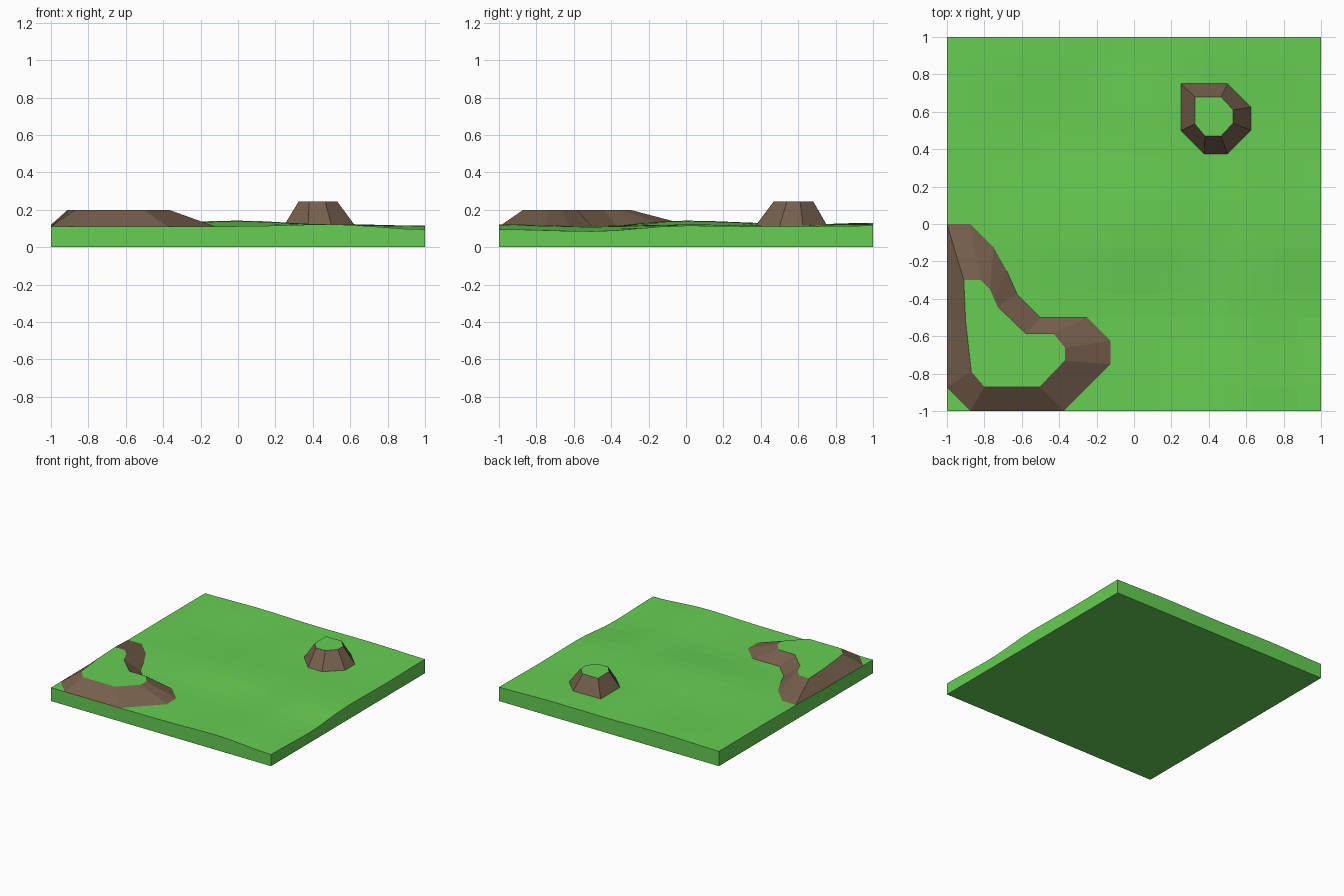
import bpy, bmesh, math

if "Cube" in bpy.data.objects:
    bpy.data.objects.remove(bpy.data.objects["Cube"])


def material(name, rgb):
    m = bpy.data.materials.new(name)
    m.diffuse_color = (*rgb, 1)
    m.use_nodes = True
    m.node_tree.nodes["Principled BSDF"].inputs["Base Color"].default_value = m.diffuse_color
    return m


GRASS = material("grass", (0.133, 0.62, 0.084))
EARTH = material("earth", (0.18, 0.116, 0.073))

# Coarse ground heights, rows from front to back, columns from left to right
HEIGHTS = [
    [0.110, 0.110, 0.112, 0.122, 0.095],
    [0.112, 0.112, 0.112, 0.112, 0.085],
    [0.120, 0.128, 0.142, 0.122, 0.115],
    [0.122, 0.118, 0.128, 0.116, 0.110],
    [0.122, 0.130, 0.122, 0.124, 0.115],
]


def ground(x, y):
    """Smoothly interpolated ground height."""
    u, v = (x + 1) * 2, (y + 1) * 2
    i, j = min(3, int(u)), min(3, int(v))
    s, t = [0.5 - 0.5 * math.cos(math.pi * f) for f in (u - i, v - j)]
    a = HEIGHTS[j][i] * (1 - s) + HEIGHTS[j][i + 1] * s
    b = HEIGHTS[j + 1][i] * (1 - s) + HEIGHTS[j + 1][i + 1] * s
    return a * (1 - t) + b * t


def finish(bm, name, mats):
    bmesh.ops.recalc_face_normals(bm, faces=bm.faces)
    me = bpy.data.meshes.new(name)
    bm.to_mesh(me)
    bm.free()
    for m in mats:
        me.materials.append(m)
    ob = bpy.data.objects.new(name, me)
    bpy.context.collection.objects.link(ob)
    return ob


# Rolling ground slab: displaced grid with skirt walls and a flat underside
bm = bmesh.new()
N = 16
grid = [[bm.verts.new((x, y, ground(x, y)))
         for x in [-1 + 2 * i / N for i in range(N + 1)]]
        for y in [-1 + 2 * j / N for j in range(N + 1)]]
for j in range(N):
    for i in range(N):
        bm.faces.new((grid[j][i], grid[j][i + 1], grid[j + 1][i + 1], grid[j + 1][i]))
rim = ([grid[0][i] for i in range(N)] + [grid[j][N] for j in range(N)]
       + [grid[N][i] for i in range(N, 0, -1)] + [grid[j][0] for j in range(N, 0, -1)])
low = [bm.verts.new((v.co.x, v.co.y, 0)) for v in rim]
for k in range(len(rim)):
    n = (k + 1) % len(rim)
    bm.faces.new((low[k], low[n], rim[n], rim[k]))
bm.faces.new(low[::-1])
finish(bm, "ground_slab", [GRASS])


def plateau(name, outer, inner, top):
    """Grass-topped mound with earth slopes between two matching outlines."""
    bm = bmesh.new()
    base = [bm.verts.new((x, y, ground(x, y))) for x, y in outer]
    cap = [bm.verts.new((x, y, top)) for x, y in inner]
    for k in range(len(base)):
        n = (k + 1) % len(base)
        bm.faces.new((base[k], base[n], cap[n], cap[k])).material_index = 1
    bm.faces.new(cap)
    return finish(bm, name, [GRASS, EARTH])


# Large irregular plateau in the front left corner
plateau("large_plateau",
        [(-1, 0), (-1, -0.5), (-1, -0.875), (-0.875, -1), (-0.375, -1),
         (-0.125, -0.75), (-0.125, -0.625), (-0.25, -0.5), (-0.5, -0.5),
         (-0.625, -0.375), (-0.68, -0.25), (-0.75, -0.125), (-0.875, 0)],
        [(-0.91, -0.3), (-0.9, -0.52), (-0.87, -0.79), (-0.8, -0.87), (-0.505, -0.87),
         (-0.37, -0.73), (-0.37, -0.66), (-0.43, -0.585), (-0.58, -0.585),
         (-0.73, -0.44), (-0.75, -0.395), (-0.77, -0.35), (-0.82, -0.3)],
        0.2)

# Small steep mound at the back right
plateau("small_mound",
        [(0.25, 0.75), (0.25, 0.5), (0.375, 0.375), (0.5, 0.375),
         (0.625, 0.5), (0.625, 0.625), (0.5, 0.75)],
        [(0.325, 0.68), (0.325, 0.535), (0.38, 0.47), (0.465, 0.47),
         (0.53, 0.54), (0.53, 0.61), (0.465, 0.68)],
        0.245)
